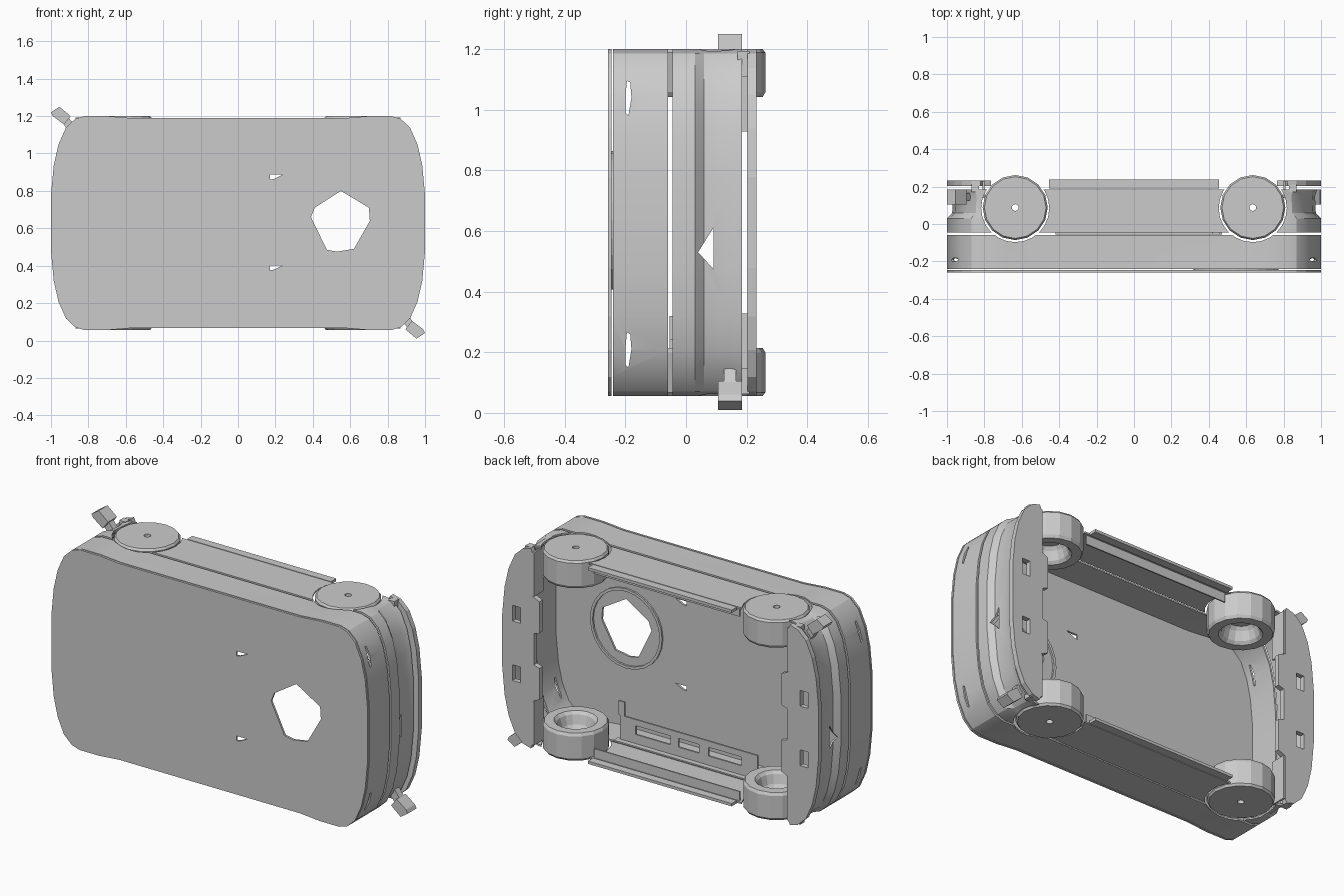
import bpy, bmesh, math

if "Cube" in bpy.data.objects:
    bpy.data.objects.remove(bpy.data.objects["Cube"])

C = 0.628  # mid height of the body

def finish(name, bm, smooth=False):
    bmesh.ops.recalc_face_normals(bm, faces=bm.faces)
    me = bpy.data.meshes.new(name)
    bm.to_mesh(me)
    bm.free()
    ob = bpy.data.objects.new(name, me)
    bpy.context.collection.objects.link(ob)
    if smooth:
        select(ob)
        bpy.ops.object.shade_smooth_by_angle(angle=math.radians(25))
    return ob

def select(ob):
    bpy.ops.object.select_all(action='DESELECT')
    ob.select_set(True)
    bpy.context.view_layer.objects.active = ob

def skin(name, rings, closed=False, caps=False, smooth=False):
    """Bridge equal-length point rings."""
    bm = bmesh.new()
    vs = [[bm.verts.new(p) for p in r] for r in rings]
    n = len(vs[0])
    for i in range(len(vs) if closed else len(vs) - 1):
        a, b = vs[i], vs[(i + 1) % len(vs)]
        for j in range(n):
            k = (j + 1) % n
            bm.faces.new((a[j], a[k], b[k], b[j]))
    if caps:
        bm.faces.new(vs[0])
        bm.faces.new(vs[-1])
    return finish(name, bm, smooth)

def prism(name, pts, y0, y1):
    return skin(name, [[(x, y, z) for x, z in pts] for y in (y0, y1)], caps=True)

def box(name, x0, x1, y0, y1, z0, z1):
    return prism(name, [(x0, z0), (x1, z0), (x1, z1), (x0, z1)], y0, y1)

def lathe_z(name, profile, cx, cy, n, closed=True, smooth=False):
    rings = [[(cx + r * math.cos(2 * math.pi * i / n), cy + r * math.sin(2 * math.pi * i / n), z)
              for i in range(n)] for r, z in profile]
    return skin(name, rings, closed=closed, caps=not closed, smooth=smooth)

def cut(ob, cutters):
    for c in cutters:
        m = ob.modifiers.new("cut", 'BOOLEAN')
        m.operation, m.solver, m.object = 'DIFFERENCE', 'EXACT', c
        select(ob)
        bpy.ops.object.modifier_apply(modifier=m.name)

def discard(cutters):
    for c in cutters:
        bpy.data.objects.remove(c)

# Body outline seen from the front
Q = [(.57, .561), (.70, .572), (.82, .572), (.87, .557), (.92, .51),
     (.96, .42), (.985, .31), (1.0, .15)]
OUT = (Q + [(x, -z) for x, z in reversed(Q)] + [(-x, -z) for x, z in Q]
       + [(-x, z) for x, z in reversed(Q)])

def band(name, profile):
    """Thin wall following the outline; profile is (y, x scale)."""
    outer = [[(x * s, y, C + z) for x, z in OUT] for y, s in profile]
    inner = [[(x * (s - .01), y, C + z * .984) for x, z in OUT] for y, s in reversed(profile)]
    return skin(name, outer + inner, closed=True, smooth=True)

# Roof panel with its opening and two small slots
roof = prism("roof_panel", [(x, C + z) for x, z in OUT], -.258, -.246)
cs = [prism("cutter", [(.55, .80), (.70, .71), (.705, .64), (.62, .49), (.53, .475),
                       (.475, .485), (.39, .66), (.41, .71)], -.4, .0)]
for z in (.39, .875):
    cs.append(prism("cutter", [(.17, z - .015), (.19, z - .012), (.24, z + .012), (.17, z + .012)], -.4, 0))
cut(roof, cs)
discard(cs)

# Rim around the opening
rim = [[(.545 + r * math.cos(a * math.pi / 12), y, .635 + r * math.sin(a * math.pi / 12))
        for a in range(24)] for r, y in ((.228, -.247), (.228, -.236), (.212, -.236), (.212, -.247))]
skin("opening_rim", rim, closed=True)

# Side walls: upper and lower bands with wheel arches
upper = band("upper_body_band", [(-.241, 1), (-.06, 1)])
lower = band("lower_body_band", [(-.045, 1), (.03, 1), (.06, .972), (.15, .968), (.185, .98)])
arches = [lathe_z("cutter", [(.182, -.2), (.182, 1.5)], sx * .635, .085, 24, closed=False)
          for sx in (-1, 1)]
slots = []
for z in (.21, 1.04):
    pts = [(-.2, z - .05), (-.19, z - .06), (-.18, z), (-.184, z + .05), (-.195, z + .055), (-.2, z)]
    slots.append(skin("cutter", [[(x, y, zz) for y, zz in pts] for x in (-2, 2)], caps=True))
tri = skin("cutter", [[(x, y, z) for y, z in ((.04, .53), (.09, .61), (.09, .475))]
                      for x in (-2, 2)], caps=True)
cut(upper, arches + slots)
cut(lower, arches + [tri])
discard(arches + slots + [tri])

# Sills between the wheels, with inward flanges
for side, tag in ((1, "top"), (-1, "bottom")):
    def zz(d):
        return C + side * d
    z0, z1 = sorted((zz(.545), zz(.561)))
    box("sill_" + tag, -.455, .455, .19, .237, z0, z1)
    z0, z1 = sorted((zz(.50), zz(.56)))
    box("sill_flange_" + tag, -.46, .46, .165, .173, z0, z1)

# Inner panel with three windows
panel = box("inner_panel", -.42, .45, -.055, -.045, .07, .24)
cs = [box("cutter", a, b, -.1, 0, .155, .205) for a, b in ((.13, .35), (-.05, .08), (-.32, -.11))]
cut(panel, cs)
discard(cs)
box("inner_panel_ledge", -.42, .47, -.055, -.015, .095, .103)
box("inner_panel_post", .42, .46, -.055, -.045, .24, .32)

# End bumpers: flat plates with inner tabs and windows
for sx, tag in ((1, "front"), (-1, "rear")):
    edge = [p for p in OUT if p[0] > .81]
    edge += [(.81, -.55), (.81, -.30), (.765, -.28), (.765, -.10), (.80, -.09), (.80, .09),
             (.765, .10), (.765, .28), (.81, .30), (.81, .55)]
    b = prism(tag + "_bumper", [(sx * x, C + z) for x, z in edge], .203, .232)
    cs = [box("cutter", *sorted((sx * .885, sx * .935)), .1, .3, C + d - .045, C + d + .045)
          for d in (-.17, .17)]
    cut(b, cs)
    discard(cs)
    # upright tabs beside the wheels
    for d in (-1, 1):
        z0, z1 = sorted((C + d * .30, C + d * .55))
        box(tag + "_bumper_tab", *sorted((sx * .80, sx * .81)), .14, .23, z0, z1)

# Wheels: closed outside, hollow inside
for sx in (-1, 1):
    for side in (-1, 1):
        prof = [(.018, .572), (.165, .572), (.174, .56), (.174, .43), (.165, .414), (.115, .414),
                (.10, .43), (.085, .48), (.07, .50), (.018, .50)]
        lathe_z("wheel", [(r, C + side * d) for r, d in prof], sx * .635, .088, 16)

# Two door mirrors at opposite corners
head = [(-1.0, 1.22), (-.955, 1.25), (-.895, 1.20), (-.93, 1.155), (-.99, 1.20)]
stem = [(-.935, 1.16), (-.905, 1.19), (-.865, 1.14), (-.90, 1.11)]
for flip in (0, 1):
    for name, pts, y0, y1 in (("mirror_head", head, .105, .185), ("mirror_stem", stem, .125, .165)):
        prism(name, [(-x, 1.26 - z) if flip else (x, z) for x, z in pts], y0, y1)
# Small brackets joining wheel arch and bumper corner
for sx in (-1, 1):
    for side in (-1, 1):
        z0, z1 = sorted((C + side * .48, C + side * .565))
        box("corner_bracket", *sorted((sx * .83, sx * .87)), .17, .21, z0, z1)
